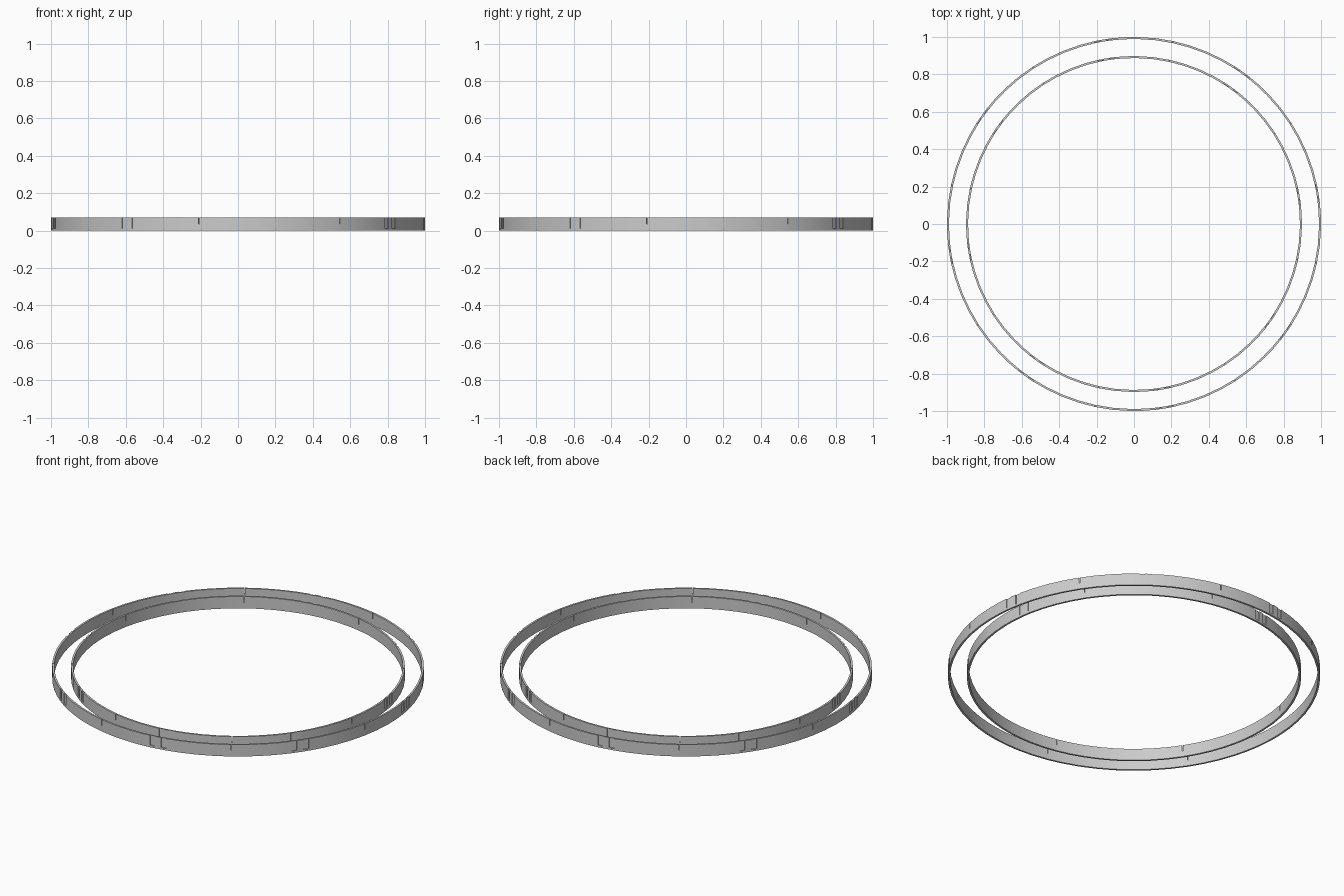
import bpy, bmesh, math

if "Cube" in bpy.data.objects:
    bpy.data.objects.remove(bpy.data.objects["Cube"])

HEIGHT = 0.07
THICK = 0.011
SECTORS = 8                      # each ring repeats every 45 degrees
SEAM = -12.2                     # joint angle, measured from the front
SLIT = 0.25                      # width of the joint slit in degrees
POCKETS = [(18.9, 20.7), (22.7, 24.6)]   # twin clip pockets after each joint


def ring_angles():
    """Sector-relative columns: slit, pocket edges and even facets."""
    cols = [0, SLIT, 5.6, 11.2, 15.5]
    for a, b in POCKETS:
        cols += [a, b]
    return cols + [29, 34.5, 40]


def build_ring(name, radius):
    cols = ring_angles()
    n = len(cols)
    total = n * SECTORS
    radii = [radius - THICK, radius - THICK * 0.45, radius]
    levels = [0, 0.012, 0.035, HEIGHT]
    bm = bmesh.new()
    verts = {}

    def vert(i, j, k):
        i %= total
        if (i, j, k) not in verts:
            a = math.radians(SEAM + 45 * (i // n) + cols[i % n] - 90)
            r = radii[j]
            verts[i, j, k] = bm.verts.new((r * math.cos(a), r * math.sin(a), levels[k]))
        return verts[i, j, k]

    def solid(i, j, k):
        if not (0 <= j < 2 and 0 <= k < 3):
            return False
        start = cols[i % n]
        if start == 0 and k == 2:                                  # joint slit
            return False
        if j == 1 and k >= 1 and any(start == p[0] for p in POCKETS):   # pockets
            return False
        return True

    # Skin every solid block wherever it meets open space
    sides = {
        (1, 0, 0): [(1, 0, 0), (1, 0, 1), (1, 1, 1), (1, 1, 0)],
        (-1, 0, 0): [(0, 0, 0), (0, 1, 0), (0, 1, 1), (0, 0, 1)],
        (0, 1, 0): [(0, 1, 0), (1, 1, 0), (1, 1, 1), (0, 1, 1)],
        (0, -1, 0): [(0, 0, 0), (0, 0, 1), (1, 0, 1), (1, 0, 0)],
        (0, 0, 1): [(0, 0, 1), (0, 1, 1), (1, 1, 1), (1, 0, 1)],
        (0, 0, -1): [(0, 0, 0), (1, 0, 0), (1, 1, 0), (0, 1, 0)],
    }
    for i in range(total):
        for j in range(2):
            for k in range(3):
                if not solid(i, j, k):
                    continue
                for (di, dj, dk), quad in sides.items():
                    if not solid(i + di, j + dj, k + dk):
                        bm.faces.new([vert(i + a, j + b, k + c) for a, b, c in quad])
    bmesh.ops.recalc_face_normals(bm, faces=bm.faces)
    mesh = bpy.data.meshes.new(name)
    bm.to_mesh(mesh)
    bm.free()
    obj = bpy.data.objects.new(name, mesh)
    bpy.context.collection.objects.link(obj)
    bpy.ops.object.select_all(action='DESELECT')
    obj.select_set(True)
    bpy.context.view_layer.objects.active = obj
    bpy.ops.object.shade_smooth_by_angle(angle=math.radians(30))


# Two concentric bands
build_ring("outer_band", 1.0)
build_ring("inner_band", 0.898)
